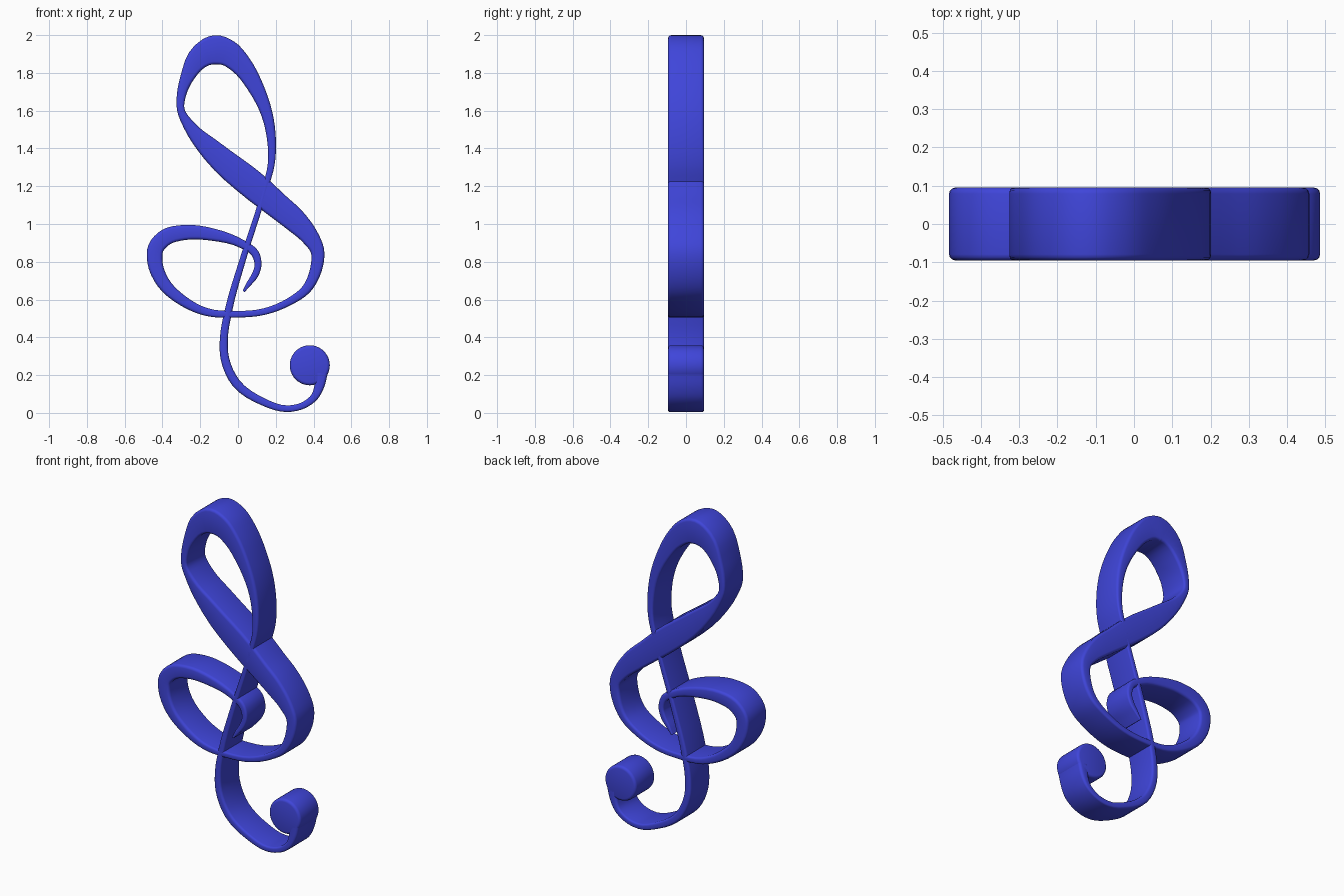
import bpy, bmesh, math
from mathutils import Vector

if "Cube" in bpy.data.objects:
    bpy.data.objects.remove(bpy.data.objects["Cube"])

DEPTH = 0.095      # half thickness in y
ROUND = 0.016      # edge rounding
STEPS = 4          # samples between path points

# Centre line as (x, z, width): tail and thin stem
STEM = [(.44, .21, .07), (.43, .14, .052), (.405, .085, .04), (.35, .042, .035),
        (.26, .022, .035), (.13, .06, .04), (-.008, .155, .047), (-.07, .29, .045),
        (-.074, .405, .042), (-.053, .53, .04), (.028, .82, .033), (.118, 1.10, .03),
        (.15, 1.21, .032)]
# Tall upper loop and broad diagonal
LOOP = [(.175, 1.31, .036), (.177, 1.45, .047), (.155, 1.575, .06), (.093, 1.725, .085),
        (.01, 1.85, .115), (-.055, 1.905, .14), (-.12, 1.922, .155), (-.19, 1.893, .13),
        (-.272, 1.77, .07), (-.298, 1.69, .05), (-.303, 1.605, .04), (-.262, 1.525, .06),
        (-.135, 1.385, .12), (.098, 1.19, .152), (.205, 1.10, .137), (.30, 1.02, .125)]
# Lower spiral with its inner hook
SPIRAL = [(.38, .933, .095), (.42, .86, .073), (.413, .76, .063), (.362, .655, .05),
          (.27, .588, .04), (.142, .537, .035), (-.01, .522, .035), (-.17, .535, .042),
          (-.29, .592, .055), (-.40, .695, .07), (-.44, .80, .08), (-.435, .873, .085),
          (-.382, .93, .087), (-.285, .955, .08), (-.13, .943, .065), (.023, .893, .045),
          (.09, .845, .042), (.106, .78, .036), (.09, .73, .035), (.055, .68, .025),
          (.03, .643, .012)]


def smooth_path(pts):
    """Centripetal-style spline through the points; widths blend along."""
    p = [Vector(q) for q in pts]
    p = [2 * p[0] - p[1]] + p + [2 * p[-1] - p[-2]]
    d = [max((b.xy - a.xy).length, 1e-4) for a, b in zip(p, p[1:])]
    tan = [None] + [((p[i] - p[i-1]) / d[i-1] * d[i] + (p[i+1] - p[i]) / d[i] * d[i-1])
                    / (d[i-1] + d[i]) for i in range(1, len(p) - 1)]
    out = []
    for i in range(1, len(p) - 2):
        for k in range(STEPS):
            t = k / STEPS
            out.append(p[i] * (2*t**3 - 3*t**2 + 1) + p[i+1] * (3*t**2 - 2*t**3)
                       + (tan[i] * (t**3 - 2*t**2 + t) + tan[i+1] * (t**3 - t**2)) * d[i])
    return out + [p[-2]]


def section(half):
    """Rounded rectangle as (sideways, y) pairs."""
    r = min(ROUND, half * 0.6)
    pts = []
    for q, (sx, sy) in enumerate([(1, 1), (-1, 1), (-1, -1), (1, -1)]):
        for k in range(4):
            a = math.pi / 2 * (q + k / 3)
            pts.append((sx * (half - r) + r * math.cos(a), sy * (DEPTH - r) + r * math.sin(a)))
    return pts


blue = bpy.data.materials.new("blue")
blue.diffuse_color = (0.05, 0.06, 0.7, 1)
blue.use_nodes = True
blue.node_tree.nodes["Principled BSDF"].inputs["Base Color"].default_value = blue.diffuse_color


def finish(bm, name):
    bmesh.ops.recalc_face_normals(bm, faces=bm.faces)
    mesh = bpy.data.meshes.new(name)
    bm.to_mesh(mesh)
    bm.free()
    obj = bpy.data.objects.new(name, mesh)
    bpy.context.collection.objects.link(obj)
    mesh.materials.append(blue)
    bpy.context.view_layer.objects.active = obj
    bpy.ops.object.select_all(action='DESELECT')
    obj.select_set(True)
    bpy.ops.object.shade_smooth_by_angle(angle=math.radians(40))
    return obj


# Clef ribbon: sweep the section along the path
path = smooth_path(STEM + LOOP + SPIRAL)
bm = bmesh.new()
rings = []
for i, c in enumerate(path):
    t = (path[min(i + 1, len(path) - 1)].xy - path[max(i - 1, 0)].xy).normalized()
    rings.append([bm.verts.new((c.x - t.y * u, y, c.y + t.x * u)) for u, y in section(c.z / 2)])
n = len(rings[0])
for a, b in zip(rings, rings[1:]):
    for j in range(n):
        bm.faces.new((a[j], a[(j + 1) % n], b[(j + 1) % n], b[j]))
bm.faces.new(rings[0])
bm.faces.new(rings[-1])
finish(bm, "clef_ribbon")

# Round end of the tail: disc with rounded rims
bm = bmesh.new()
bmesh.ops.create_cone(bm, cap_ends=True, segments=40, radius1=.106, radius2=.106, depth=2 * DEPTH)
rims = [e for e in bm.edges if abs(e.verts[0].co.z - e.verts[1].co.z) < 1e-5]
bmesh.ops.bevel(bm, geom=rims, offset=ROUND, segments=3, profile=0.5, affect='EDGES')
for v in bm.verts:
    x, y, z = v.co
    v.co = (.38 + x, -z, .252 + y)
finish(bm, "tail_ball")
